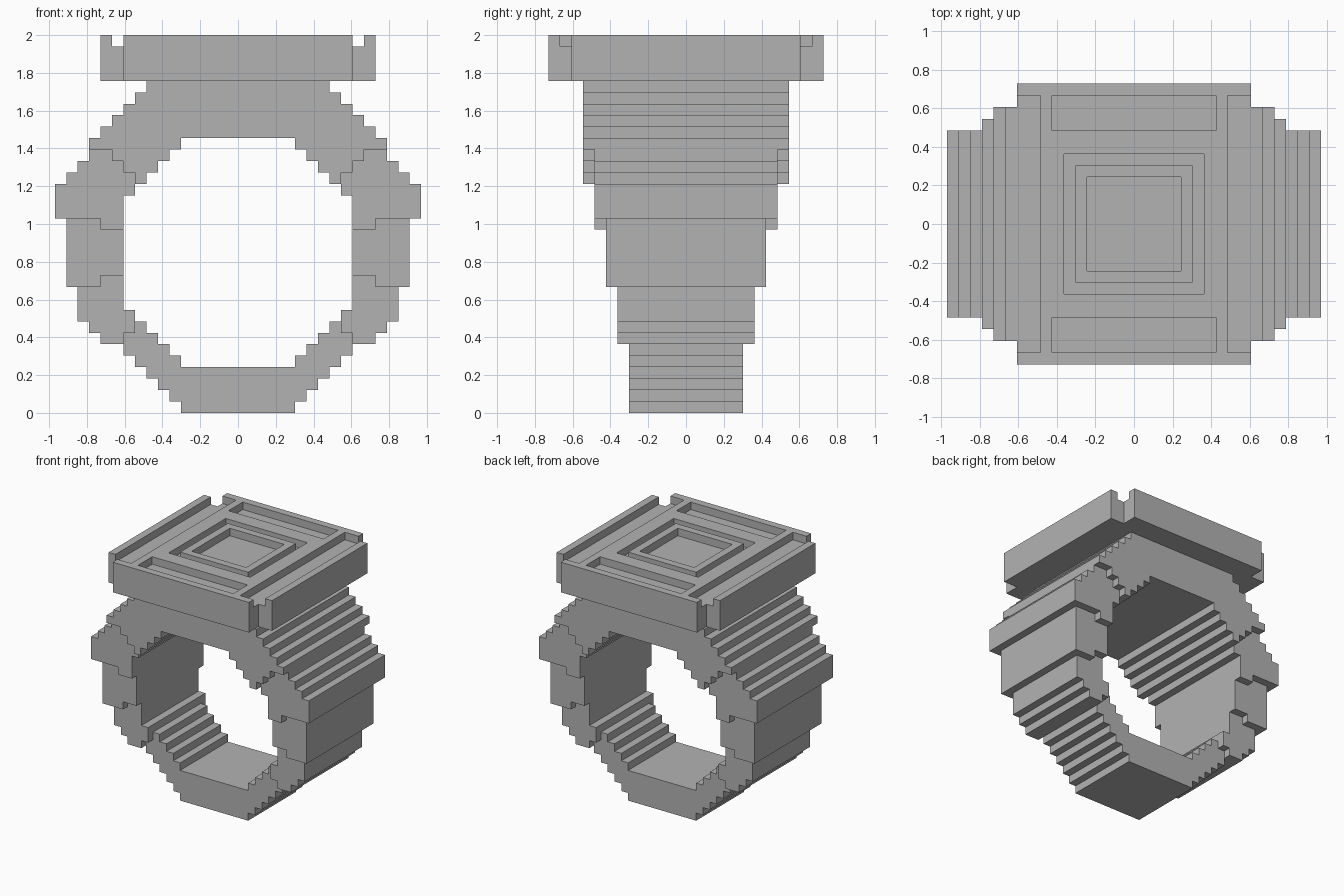
import bpy, bmesh

if "Cube" in bpy.data.objects:
    bpy.data.objects.remove(bpy.data.objects["Cube"])

U = 2 / 33  # one step of the blocky grid

metal = bpy.data.materials.new("plain_grey")
metal.diffuse_color = (0.45, 0.45, 0.45, 1)
metal.use_nodes = True
metal.node_tree.nodes["Principled BSDF"].inputs["Base Color"].default_value = metal.diffuse_color


def prism(name, loops, lo, hi, axis):
    """Extrude outlines given in grid steps along 'y' or 'z'."""
    bm = bmesh.new()
    for pts in loops:
        if axis == 'y':
            vs = [bm.verts.new((a * U, lo * U, b * U)) for a, b in pts]
            move = (0, (hi - lo) * U, 0)
        else:
            vs = [bm.verts.new((a * U, b * U, lo * U)) for a, b in pts]
            move = (0, 0, (hi - lo) * U)
        face = bm.faces.new(vs)
        res = bmesh.ops.extrude_face_region(bm, geom=[face], use_keep_orig=True)
        top = [g for g in res['geom'] if isinstance(g, bmesh.types.BMVert)]
        bmesh.ops.translate(bm, verts=top, vec=move)
    bmesh.ops.recalc_face_normals(bm, faces=bm.faces)
    me = bpy.data.meshes.new(name)
    bm.to_mesh(me)
    bm.free()
    me.materials.append(metal)
    ob = bpy.data.objects.new(name, me)
    bpy.context.collection.objects.link(ob)
    return ob


def stairs(rows, col):
    """Stepped edge going up through rows of (z0, z1, inner, outer)."""
    pts = []
    for r in rows:
        if r[col] == 0:
            continue
        for p in ((r[col], r[0]), (r[col], r[1])):
            if p not in pts:
                pts.append(p)
    # drop points in the middle of straight runs
    return [p for i, p in enumerate(pts)
            if not (0 < i < len(pts) - 1 and pts[i - 1][0] == p[0] == pts[i + 1][0])]


def flip(pts):
    return [(-x, z) for x, z in pts]


def band(name, rows, depth, kind):
    inner, outer = stairs(rows, 2), stairs(rows, 3)
    if kind == 'sides':
        right = outer + inner[::-1]
        loops = [right, flip(right)]
    elif kind == 'bottom':
        loops = [outer + inner[::-1] + flip(inner) + flip(outer)[::-1]]
    else:
        loops = [outer + flip(outer)[::-1] + flip(inner) + inner[::-1]]
    return prism(name, loops, -depth, depth, 'y')


# Ring band, growing deeper from the bottom to the shoulders
band("band_bottom", [(0, 1, 0, 5), (1, 2, 0, 6), (2, 3, 0, 7), (3, 4, 0, 8),
                     (4, 5, 5, 9), (5, 6, 6, 10), (6, 7, 7, 10), (7, 8, 8, 9)], 5, 'bottom')
band("band_lower_sides", [(6, 7, 10, 12), (7, 8, 9, 13), (8, 9, 9, 14),
                          (9, 11, 10, 14), (11, 12, 10, 12)], 6, 'sides')
band("band_middle_sides", [(11, 12, 12, 15), (12, 16, 10, 15), (16, 17, 12, 15)], 7, 'sides')
band("band_upper_sides", [(16, 17, 10, 12), (17, 19, 10, 16), (19, 20, 9, 16),
                          (20, 21, 9, 15), (21, 22, 10, 14), (22, 23, 11, 13)], 8, 'sides')
band("band_shoulders", [(20, 21, 8, 9), (21, 22, 7, 10), (22, 23, 6, 11), (23, 24, 5, 13),
                        (24, 25, 0, 12), (25, 26, 0, 11), (26, 27, 0, 10),
                        (27, 28, 0, 9), (28, 29, 0, 8)], 9, 'top')

# Top plate with notched corners
quarter = [(12, -10), (12, 10), (10, 10), (10, 12)]
plate = prism("top_plate", [quarter + flip(quarter)[::-1] + [(-10, -10), (-10, -12),
                                                             (10, -12), (10, -10)]], 29, 33, 'z')


def shape(name, x0, x1, y0, y1, lo, hi, op):
    """Helper box applied to the top plate."""
    ob = prism(name, [[(x0, y0), (x1, y0), (x1, y1), (x0, y1)]], lo, hi, 'z')
    ob.hide_render = True
    ob.hide_set(True)
    m = plate.modifiers.new(name, 'BOOLEAN')
    m.operation, m.object, m.solver = op, ob, 'EXACT'
    return ob


helpers = [
    # Long grooves and pockets around the edge
    shape("groove_right", 8, 11, -11, 11, 32, 34, 'DIFFERENCE'),
    shape("groove_left", -11, -8, -11, 11, 32, 34, 'DIFFERENCE'),
    shape("pocket_back", -7, 7, 8, 11, 32, 34, 'DIFFERENCE'),
    shape("pocket_front", -7, 7, -11, -8, 32, 34, 'DIFFERENCE'),
    # Square recess with a raised frame in the centre
    shape("centre_recess", -6, 6, -6, 6, 32, 34, 'DIFFERENCE'),
    shape("centre_block", -5, 5, -5, 5, 31, 33, 'UNION'),
    shape("centre_hollow", -4, 4, -4, 4, 32, 34, 'DIFFERENCE'),
]

# Bake the cuts and remove the helpers
deps = bpy.context.evaluated_depsgraph_get()
baked = bpy.data.meshes.new_from_object(plate.evaluated_get(deps))
plate.modifiers.clear()
plate.data = baked
for ob in helpers:
    bpy.data.objects.remove(ob)
